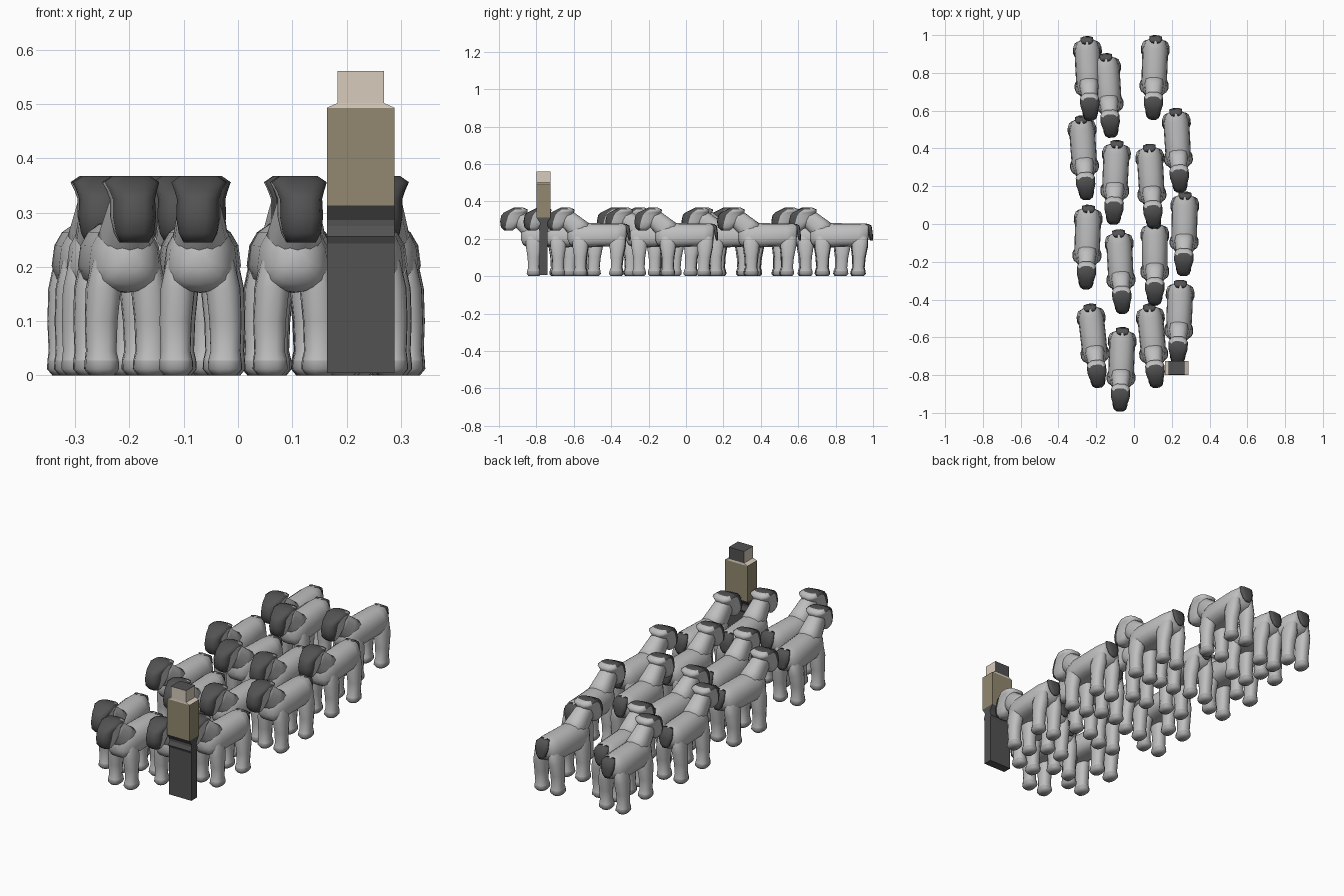
import bpy, bmesh, math
from mathutils import Vector, Matrix


def material(name, r, g, b):
    m = bpy.data.materials.new(name)
    m.diffuse_color = (r, g, b, 1)
    return m


WOOL = material("wool_grey", 0.52, 0.52, 0.52)
HOOF = material("hoof_grey", 0.40, 0.40, 0.40)
DARK = material("charcoal", 0.085, 0.085, 0.085)
TAN = material("tan_coat", 0.29, 0.25, 0.16)
SKIN = material("skin", 0.68, 0.60, 0.50)


def ring(c, u, v, n=14, power=0.8, pear=0.0):
    """Superellipse section around c spanned by the half axes u and v."""
    pts = []
    for i in range(n):
        a = 2 * math.pi * (i + 0.5) / n
        ca, sa = math.cos(a), math.sin(a)
        x = math.copysign(abs(ca) ** power, ca) * (1 - pear * sa)
        y = math.copysign(abs(sa) ** power, sa)
        pts.append(Vector(c) + Vector(u) * x + Vector(v) * y)
    return pts


def loft(bm, rings):
    rows = [[bm.verts.new(p) for p in r] for r in rings]
    n = len(rows[0])
    for a, b in zip(rows, rows[1:]):
        for i in range(n):
            j = (i + 1) % n
            bm.faces.new((a[i], a[j], b[j], b[i]))
    bm.faces.new(rows[0][::-1])
    bm.faces.new(rows[-1])


def finish(bm, name, mats, rule=None, smooth=True):
    bmesh.ops.recalc_face_normals(bm, faces=bm.faces[:])
    bm.normal_update()
    for f in bm.faces:
        f.smooth = smooth
        if rule:
            f.material_index = rule(f.calc_center_median(), f.normal)
    me = bpy.data.meshes.new(name)
    bm.to_mesh(me)
    bm.free()
    for m in mats:
        me.materials.append(m)
    return me


# Barrel body, wider at the belly, with a slanted neck
bm = bmesh.new()
sections = [(0.203, 0.243, 0.036, 0.034), (0.192, 0.228, 0.054, 0.053),
            (0.15, 0.221, 0.067, 0.062), (0.06, 0.220, 0.067, 0.063),
            (-0.03, 0.218, 0.066, 0.066), (-0.075, 0.215, 0.058, 0.062),
            (-0.10, 0.215, 0.042, 0.048), (-0.112, 0.217, 0.02, 0.025)]
loft(bm, [ring((0, y, z), (w, 0, 0), (0, 0, h), pear=0.17) for y, z, w, h in sections])
neck = [(-0.02, 0.225, 0.056, 0.060), (-0.065, 0.262, 0.048, 0.056),
        (-0.11, 0.302, 0.040, 0.050), (-0.135, 0.32, 0.034, 0.036)]
loft(bm, [ring((0, y, z), (w, 0, 0), (0, 0.65 * h, 0.76 * h)) for y, z, w, h in neck])
BODY = finish(bm, "body", [WOOL])

# Four legs with rounded feet, thickening into hips and shoulders
bm = bmesh.new()
for side in (-1, 1):
    for y0, lean in ((-0.043, 0.0), (0.147, 0.008)):
        levels = [(0.0, 0.022, 0.028, 0.045), (0.012, 0.032, 0.038, 0.045),
                  (0.028, 0.031, 0.036, 0.045), (0.045, 0.028, 0.030, 0.046),
                  (0.10, 0.030, 0.033, 0.046), (0.16, 0.032, 0.043, 0.042),
                  (0.21, 0.025, 0.042, 0.038), (0.24, 0.012, 0.025, 0.036)]
        loft(bm, [ring((side * x, y0 + lean * z / 0.16, z), (w, 0, 0), (0, d, 0), n=12)
                  for z, w, d, x in levels])
LEGS = finish(bm, "legs", [WOOL, HOOF], lambda c, n: 1 if c.z < 0.028 else 0)

# Head: flared crown, narrowing muzzle, dark face
bm = bmesh.new()
levels = [(0.245, -0.203, -0.155, 0.027), (0.262, -0.220, -0.135, 0.036),
          (0.292, -0.225, -0.105, 0.041), (0.325, -0.219, -0.085, 0.040),
          (0.340, -0.205, -0.078, 0.045), (0.356, -0.172, -0.075, 0.052),
          (0.367, -0.150, -0.100, 0.036)]
loft(bm, [ring((0, (a + b) / 2, z), (w, 0, 0), (0, (b - a) / 2, 0), n=12, power=0.7)
          for z, a, b, w in levels])
HEAD = finish(bm, "head", [WOOL, DARK],
              lambda c, n: 1 if (c.y < -0.12 and (n.y < -0.25 or n.z > 0.5)) else 0)

# Drooping tail flap
bm = bmesh.new()
flap = [(0.190, 0.280, 0.026, 0.010), (0.206, 0.270, 0.036, 0.011),
        (0.213, 0.235, 0.036, 0.010), (0.217, 0.205, 0.026, 0.008),
        (0.219, 0.190, 0.012, 0.005)]
loft(bm, [ring((0, y, z), (w, 0, 0), (0, d, 0), n=8) for y, z, w, d in flap])
TAIL = finish(bm, "tail", [DARK])

# Herd: tail x, tail y, head x, head y
herd = [(-0.25, 0.99, -0.23, 0.55), (-0.15, 0.90, -0.12, 0.46), (0.115, 0.995, 0.10, 0.555),
        (-0.28, 0.57, -0.25, 0.13), (0.22, 0.61, 0.245, 0.17), (-0.09, 0.44, -0.11, 0.0),
        (0.08, 0.42, 0.105, -0.02), (-0.24, 0.10, -0.255, -0.345), (0.27, 0.165, 0.262, -0.27),
        (0.11, 0.015, 0.11, -0.43), (-0.082, -0.03, -0.06, -0.475), (0.247, -0.30, 0.23, -0.74),
        (-0.235, -0.425, -0.187, -0.865), (-0.06, -0.545, -0.075, -0.995),
        (0.08, -0.425, 0.12, -0.865)]
for tx, ty, hx, hy in herd:
    turn = math.atan2(hx - tx, ty - hy)
    place = Matrix.Translation(((tx + hx) / 2, (ty + hy) / 2, 0)) @ Matrix.Rotation(turn, 4, 'Z')
    for me in (BODY, LEGS, HEAD, TAIL):
        ob = bpy.data.objects.new("sheep_" + me.name, me)
        ob.matrix_world = place
        bpy.context.collection.objects.link(ob)


def block(name, levels, mats, rule=None):
    """Stack of rectangles (z, half width, half depth) around the herder's axis."""
    bm = bmesh.new()
    loft(bm, [[Vector((0.226 + sx * w, -0.7615 + sy * d, z))
               for sx, sy in ((-1, -1), (1, -1), (1, 1), (-1, 1))] for z, w, d in levels])
    ob = bpy.data.objects.new(name, finish(bm, name, mats, rule, smooth=False))
    bpy.context.collection.objects.link(ob)


# Herder: slab legs with a belt ridge, coat, shoulders and head with hair
block("herder_legs", [(0.005, 0.0625, 0.022), (0.243, 0.0625, 0.022), (0.256, 0.0625, 0.028),
                      (0.275, 0.0625, 0.020), (0.286, 0.0625, 0.020), (0.313, 0.0625, 0.0375)],
      [DARK])
block("herder_coat", [(0.313, 0.0625, 0.0375), (0.493, 0.0625, 0.0375)], [TAN])
block("herder_shoulders", [(0.493, 0.0625, 0.0375), (0.502, 0.0425, 0.0365)], [SKIN])
block("herder_head", [(0.502, 0.0425, 0.0365), (0.561, 0.0425, 0.0365)], [SKIN, DARK],
      lambda c, n: 1 if n.z > 0.5 or n.y > 0.5 else 0)
